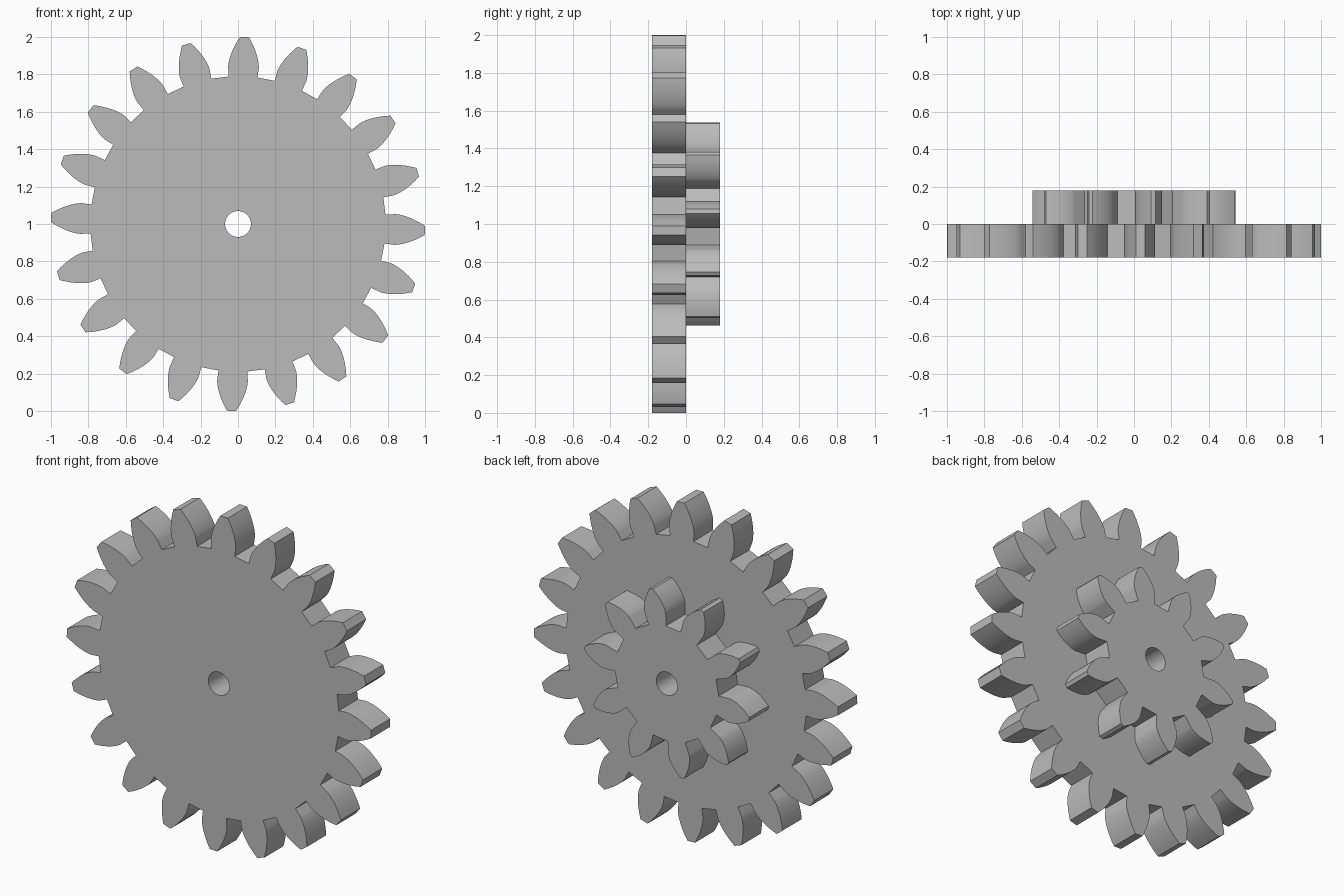
import bpy, bmesh, math
from mathutils import Vector

cube = bpy.data.objects.get("Cube")
if cube:
    bpy.data.objects.remove(cube, do_unlink=True)

CENTRE_Z = 1.0
BORE = 0.069
THICK = 0.18

steel = bpy.data.materials.new("plain_grey")
steel.use_nodes = True
GREY = (0.5, 0.5, 0.5, 1)
steel.diffuse_color = GREY
steel.node_tree.nodes["Principled BSDF"].inputs["Base Color"].default_value = GREY


def polar(r, a, y):
    return Vector((r * math.cos(a), y, CENTRE_Z + r * math.sin(a)))


def flank(root, base, tip, half, steps=10):
    """Half tooth as (radius, half angle): radial foot, then involute to the tip."""
    pts = [(root, half)]
    for i in range(steps + 1):
        r = base + (tip - base) * (i / steps) ** 1.5
        t = math.sqrt(max((r / base) ** 2 - 1, 0))
        pts.append((r, half - (t - math.atan(t))))
    return pts


def gear(name, teeth, root, base, tip, half_deg, phase_deg, y0):
    side = flank(root, base, tip, math.radians(half_deg))
    outline = []
    for k in range(teeth):
        mid = math.radians(phase_deg) + k * math.tau / teeth
        outline += [polar(r, mid - a, y0) for r, a in side]
        outline += [polar(r, mid + a, y0) for r, a in reversed(side)]
    bore = [polar(BORE, i * math.tau / 40, y0) for i in range(40)]

    # flat profile with a bore, then extruded to full thickness
    bm = bmesh.new()
    edges = []
    for loop in (outline, bore):
        vs = [bm.verts.new(p) for p in loop]
        edges += [bm.edges.new((vs[i - 1], vs[i])) for i in range(len(vs))]
    bmesh.ops.triangle_fill(bm, edges=edges, use_beauty=True)
    out = bmesh.ops.extrude_face_region(bm, geom=bm.faces[:], use_keep_orig=True)
    top = [g for g in out["geom"] if isinstance(g, bmesh.types.BMVert)]
    bmesh.ops.translate(bm, verts=top, vec=(0, THICK, 0))
    bmesh.ops.recalc_face_normals(bm, faces=bm.faces)

    mesh = bpy.data.meshes.new(name)
    bm.to_mesh(mesh)
    bm.free()
    mesh.materials.append(steel)
    obj = bpy.data.objects.new(name, mesh)
    bpy.context.collection.objects.link(obj)
    bpy.ops.object.select_all(action="DESELECT")
    obj.select_set(True)
    bpy.context.view_layer.objects.active = obj
    bpy.ops.object.shade_smooth_by_angle(angle=math.radians(25))
    return obj


# large front wheel and small rear pinion on the same axis
gear("large_gear", 20, 0.79, 0.839, 1.0, 5.6, -2, -THICK)
gear("small_gear", 10, 0.341, 0.412, 0.545, 9.9, 7.1, 0)
